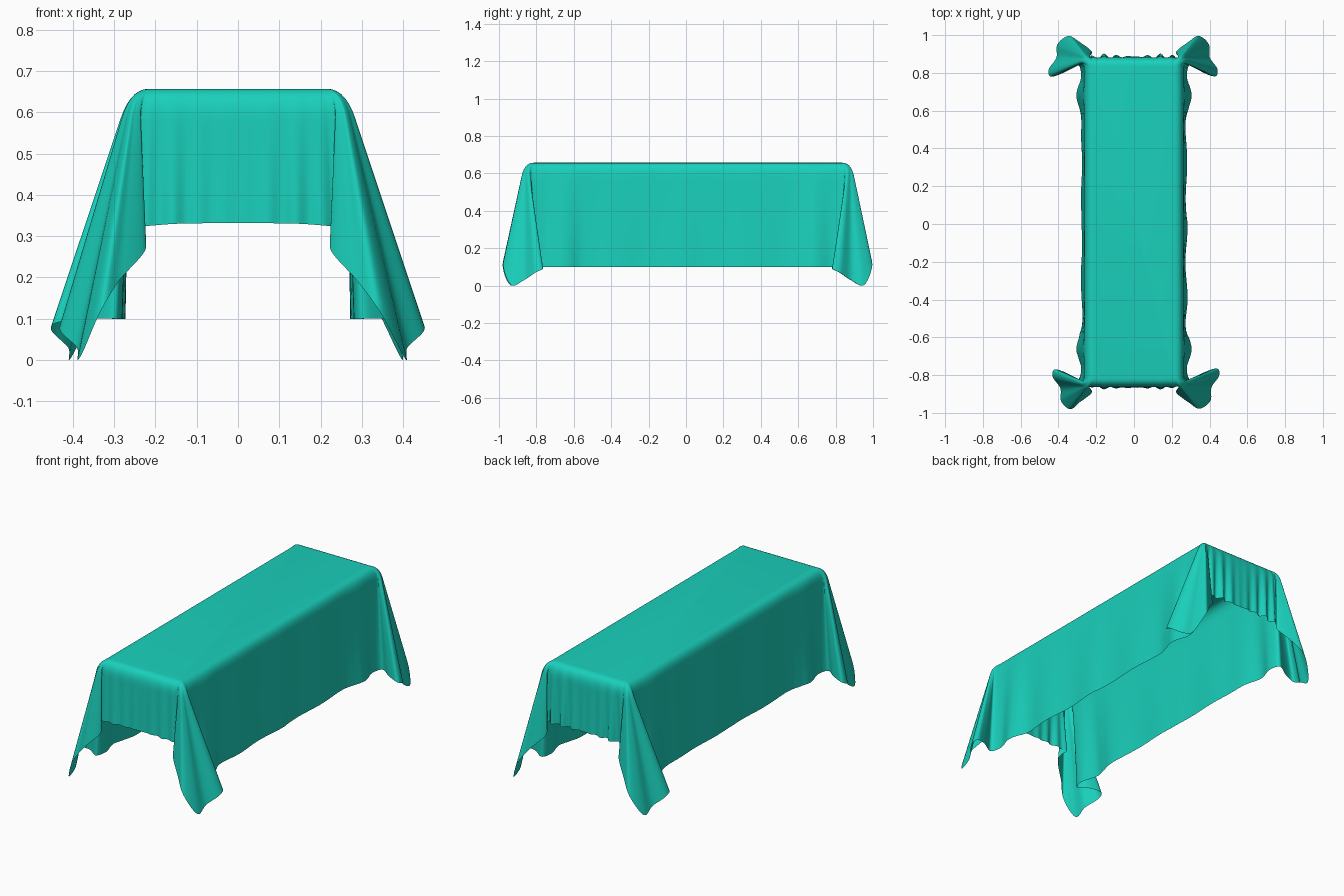
import bpy, bmesh
from math import sin, pi
from mathutils import Vector

if "Cube" in bpy.data.objects:
    bpy.data.objects.remove(bpy.data.objects["Cube"])

TOP, SEG = 0.657, 6

# One quarter of the cloth, side middle -> end middle:
# (table edge x, y,  hem x, y, z), distances from the centre
QUARTER = [
    (.262, 0, .280, 0, .10), (.262, .20, .276, .20, .10), (.262, .40, .280, .40, .10),
    (.262, .55, .276, .55, .10), (.262, .67, .305, .67, .10), (.262, .76, .280, .77, .10),
    (.262, .83, .300, .835, .10),
    # corner fold: outer lobe, hanging tip, inner tuck
    (.262, .847, .370, .79, .10), (.261, .858, .435, .77, .09), (.259, .864, .445, .81, .07),
    (.256, .869, .405, .87, .03), (.253, .871, .400, .94, .003), (.249, .873, .345, .985, .11),
    (.245, .873, .290, .955, .19), (.240, .873, .225, .905, .265), (.236, .873, .235, .88, .30),
    (.228, .873, .255, .865, .32), (.20, .873, .205, .873, .326),
    (.15, .873, .15, .88, .33), (.10, .873, .10, .876, .331), (.05, .873, .05, .878, .332),
    (0, .873, 0, .876, .332)]


def smooth_path(pts):
    """Catmull-Rom through the control rows."""
    p = [Vector(q) for q in pts]
    first = Vector(p[1])
    first[1], first[3] = -first[1], -first[3]
    last = Vector(p[-2])
    last[0], last[2] = -last[0], -last[2]
    p = [first] + p + [last]
    out = []
    for i in range(1, len(p) - 2):
        a, b, c, d = p[i - 1:i + 3]
        for k in range(SEG):
            t = k / SEG
            out.append(b + (c - a) * (t / 2) + (a * 2 - b * 5 + c * 4 - d) * (t * t / 2)
                       + (b * 3 - a - c * 3 + d) * (t ** 3 / 2))
    return out + [p[-2]]


def column(q, sx, sy, shift):
    """Points from the flat top, over the rounded edge, down to the hem."""
    ex, ey, hx, hy, hz = q
    flare = min(1, max(0, hx - .29) / .1) if hy > .7 else 0
    if hy > .86 and ex < .22:                      # gentle ripples on the short ends
        hy += (.006 if sy < 0 else .013) * sin(hx * 95 + sx) * min(1, hx * 8)
    elif ey < .6:                                  # slight waviness on the long sides
        hx += .004 * sin(hy * 17 + 2 * sx + sy)
    cx, cy = min(ex, .19), min(ey, .80)
    y0 = .01                                       # table sits slightly towards the back
    tx, ty = cx + .35 * (ex - cx), cy + .35 * (ey - cy)
    top = Vector((sx * tx, sy * ty + y0, TOP))
    edge = Vector((sx * ex, sy * ey + y0, TOP))
    hem = Vector((sx * hx + shift[0] * flare, sy * hy + y0 * (1 - flare) + shift[1] * flare, hz))
    knee = edge.lerp(hem, .06 / (TOP - hz) * 1.2)
    pts = []
    for k in range(8):
        t = k / 7
        pts.append(top * (1 - t) ** 2 + edge * (2 * t * (1 - t)) + knee * t * t)
    return pts + [knee.lerp(hem, k / 14) for k in range(1, 15)]


# Walk around the four corners, mirroring the quarter each time
quarter = smooth_path(QUARTER)
columns = []
for sx, sy, shift, rev in [(1, -1, (.005, .005), False), (-1, -1, (.015, 0), True),
                           (-1, 1, (-.006, .01), False), (1, 1, (-.004, .012), True)]:
    path = quarter[::-1] if rev else quarter
    columns += [column(q, sx, sy, shift) for q in path[:-1]]

bm = bmesh.new()
grid = [[bm.verts.new(p) for p in col] for col in columns]
for i, a in enumerate(grid):
    b = grid[(i + 1) % len(grid)]
    for j in range(len(a) - 1):
        bm.faces.new((a[j], a[j + 1], b[j + 1], b[j]))
bm.faces.new([c[0] for c in grid])
bmesh.ops.recalc_face_normals(bm, faces=bm.faces)
top_face = max(bm.faces, key=lambda f: f.calc_area())
if top_face.normal.z < 0:
    bmesh.ops.reverse_faces(bm, faces=bm.faces)
mesh = bpy.data.meshes.new("tablecloth")
bm.to_mesh(mesh)
bm.free()
cloth = bpy.data.objects.new("tablecloth", mesh)
bpy.context.collection.objects.link(cloth)
for f in mesh.polygons:
    f.use_smooth = True

mat = bpy.data.materials.new("teal_fabric")
mat.diffuse_color = (.01, .63, .50, 1)
mat.use_nodes = True
mat.node_tree.nodes["Principled BSDF"].inputs["Base Color"].default_value = mat.diffuse_color
mesh.materials.append(mat)
